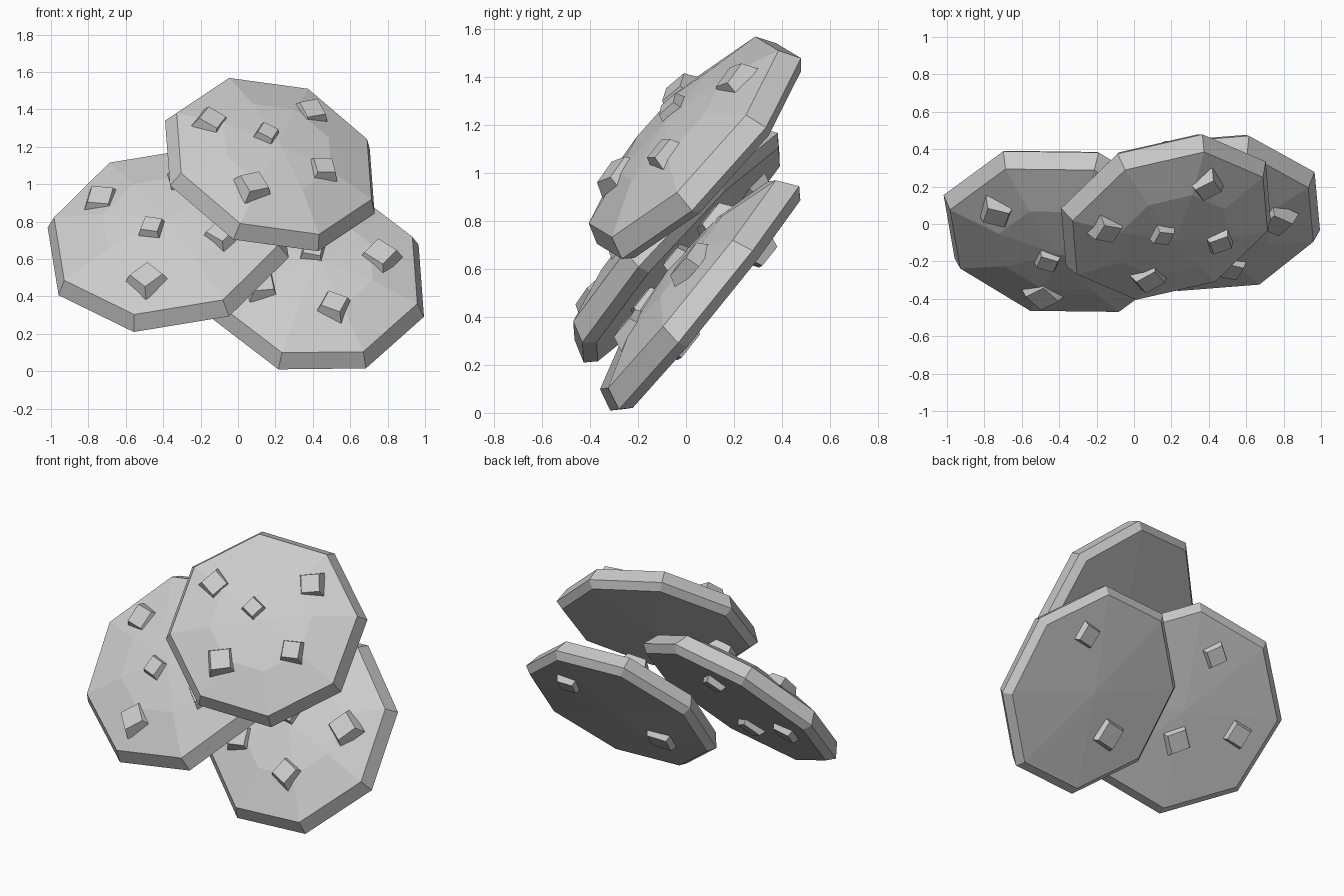
import bpy, bmesh, math
from mathutils import Vector

if "Cube" in bpy.data.objects:
    bpy.data.objects.remove(bpy.data.objects["Cube"])

# rings of each disc: (radius factor, offset along the normal), front to back
RINGS = [(0.55, 0.075), (1.0, 0.0), (1.075, -0.09), (1.0, -0.132)]
FRONT_POLE, BACK_POLE = 0.105, -0.16


def new_object(name, bm):
    bmesh.ops.recalc_face_normals(bm, faces=bm.faces[:])
    me = bpy.data.meshes.new(name)
    bm.to_mesh(me)
    bm.free()
    ob = bpy.data.objects.new(name, me)
    bpy.context.collection.objects.link(ob)


def disc(name, c, u, v, n):
    """Eight-sided domed biscuit; u and v are its two radii."""
    bm = bmesh.new()
    loops = []
    for r, h in RINGS:
        angles = [i * math.pi / 4 for i in range(8)]
        loops.append([bm.verts.new(c + n * h + r * (math.cos(a) * u + math.sin(a) * v))
                      for a in angles])
    front = bm.verts.new(c + n * FRONT_POLE)
    back = bm.verts.new(c + n * BACK_POLE)
    for i in range(8):
        j = (i + 1) % 8
        bm.faces.new((front, loops[0][i], loops[0][j]))
        bm.faces.new((back, loops[-1][j], loops[-1][i]))
        for a, b in zip(loops, loops[1:]):
            bm.faces.new((a[i], b[i], b[j], a[j]))
    new_object(name, bm)


def surface_height(r, side):
    """Height of the biscuit surface at relative radius r."""
    if side < 0:
        return BACK_POLE + (RINGS[3][1] - BACK_POLE) * r
    k, h = RINGS[0]
    if r < k:
        return FRONT_POLE + (h - FRONT_POLE) * r / k
    return h * (1 - r) / (1 - k)


def chip(name, c, u, n, x, z, size, degrees, side):
    """Tapered square chunk at (x, z) on the front (side 1) or back (side -1)."""
    h = 0.0
    for _ in range(4):                      # settle onto the dome
        p0 = c + n * h
        y = p0.y - (n.x * (x - p0.x) + n.z * (z - p0.z)) / n.y
        p = Vector((x, y, z))
        h = surface_height((p - p0).length / (u.length * 0.96), side)
    axis = n * side
    a = math.radians(degrees)
    t = Vector((math.cos(a), 0, math.sin(a)))
    t.y = -(n.x * t.x + n.z * t.z) / n.y    # lay the edge in the disc plane
    t.normalize()
    b = axis.cross(t)
    bm = bmesh.new()
    corners = [(-1, -1), (1, -1), (1, 1), (-1, 1)]
    lo, hi = [[bm.verts.new(p + axis * d + (t * i + b * j) * size * k / 2)
               for i, j in corners] for d, k in ((-0.03, 1.1), (0.034, 0.78))]
    bm.faces.new(lo)
    bm.faces.new(hi)
    for i in range(4):
        j = (i + 1) % 4
        bm.faces.new((lo[i], lo[j], hi[j], hi[i]))
    new_object(name, bm)


# name, front centre, radius u, radius v, front chips, back chips (x, z, size, edge angle)
BISCUITS = [
    ("top_biscuit", (0.193, -0.01, 1.15), (-0.24, 0.299, 0.418), (0.497, 0.26, 0.091),
     [(-0.144, 1.335, 0.14, -30), (0.152, 1.265, 0.11, -27), (0.39, 1.385, 0.14, 10),
      (0.455, 1.08, 0.13, 0), (0.08, 0.992, 0.15, 12)], []),
    ("left_biscuit", (-0.384, -0.088, 0.748), (-0.303, 0.382, 0.367), (0.545, 0.15, 0.262),
     [(-0.733, 0.92, 0.15, -5), (-0.46, 0.765, 0.12, -8), (-0.487, 0.495, 0.16, -38),
      (-0.085, 0.733, 0.15, -30), (-0.30, 1.02, 0.14, 10)],
     [(-0.40, 0.93, 0.13, -35), (-0.41, 0.51, 0.15, -30), (-0.76, 0.62, 0.14, 10)]),
    ("right_biscuit", (0.42, 0.008, 0.534), (-0.25, 0.332, 0.43), (0.512, 0.186, 0.185),
     [(0.76, 0.62, 0.16, -32), (0.513, 0.353, 0.14, -20), (0.128, 0.455, 0.14, 5),
      (0.40, 0.64, 0.12, -10), (0.28, 0.80, 0.15, 10)],
     [(0.63, 0.67, 0.13, 5), (0.19, 0.295, 0.16, 5)]),
]

for name, c, u, v, front, back in BISCUITS:
    c, u, v = Vector(c), Vector(u), Vector(v)
    n = v.cross(u).normalized()
    disc(name, c, u, v, n)
    for side, label, chips in ((1, "front", front), (-1, "back", back)):
        for k, (x, z, s, a) in enumerate(chips):
            chip(f"{name}_{label}_chip_{k + 1}", c, u, n, x, z, s, a, side)
